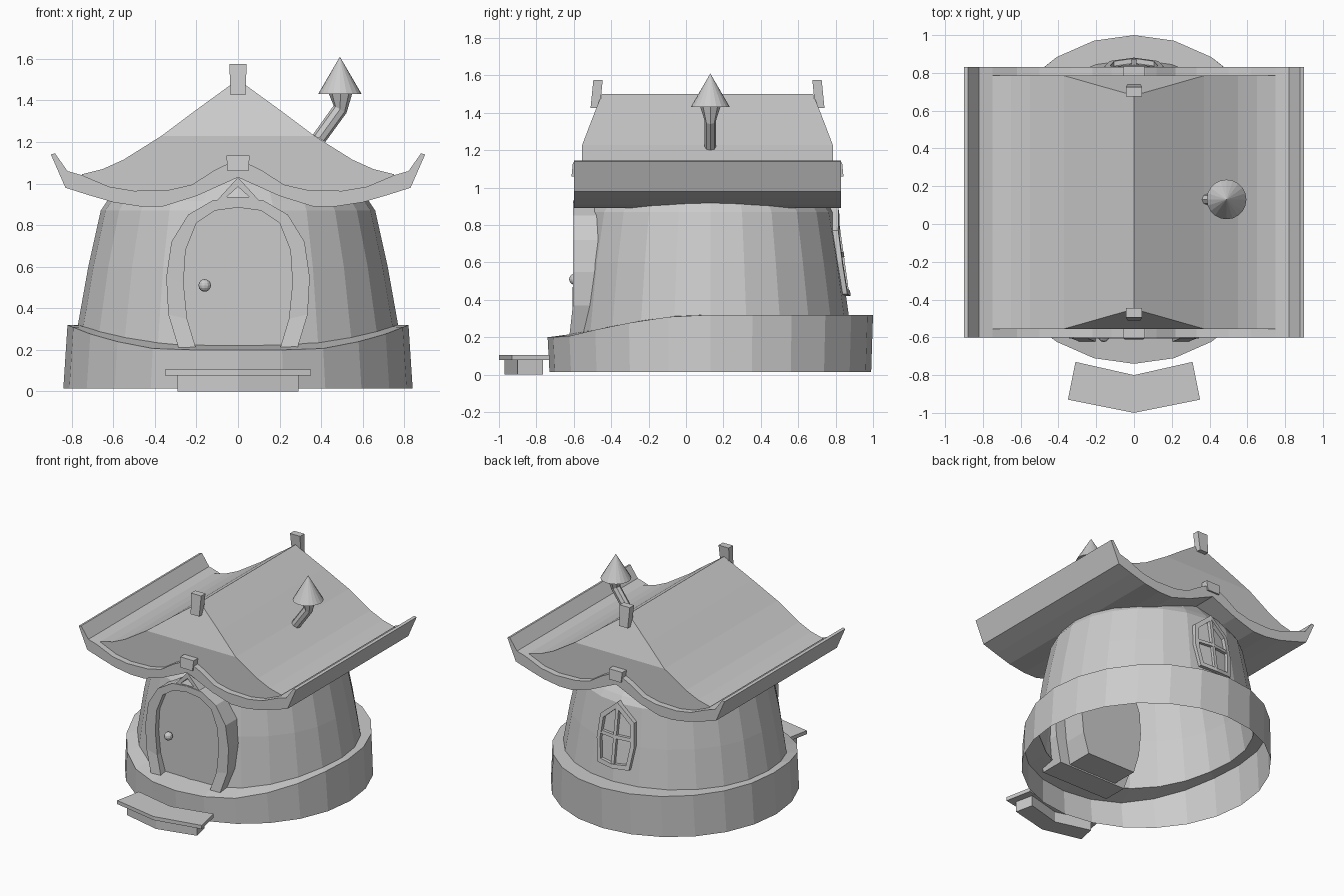
import bpy, bmesh, math

if "Cube" in bpy.data.objects:
    bpy.data.objects.remove(bpy.data.objects["Cube"])

CY = 0.13      # centre of the round hut
MID = 0.115    # middle of the roof along y
SIDES = 24


def make(name, verts, faces, warp=None):
    bm = bmesh.new()
    vs = [bm.verts.new(warp(*v) if warp else v) for v in verts]
    for f in faces:
        bm.faces.new([vs[i] for i in f])
    bmesh.ops.recalc_face_normals(bm, faces=bm.faces)
    me = bpy.data.meshes.new(name)
    bm.to_mesh(me)
    bm.free()
    ob = bpy.data.objects.new(name, me)
    bpy.context.collection.objects.link(ob)
    return ob


def mirrored(half):
    return half + [(-x, z) for x, z in reversed(half) if x > 0]


def prism(name, pts, y0, y1, warp=None):
    n = len(pts)
    verts = [(x, y, z) for y in (y0, y1) for x, z in pts]
    faces = [list(range(n)), list(range(2 * n - 1, n - 1, -1))]
    faces += [[i, (i + 1) % n, n + (i + 1) % n, n + i] for i in range(n)]
    return make(name, verts, faces, warp)


def frame(name, outer, inner, y0, y1, warp=None):
    n = len(outer)
    loops = [(outer, y0), (inner, y0), (inner, y1), (outer, y1)]
    verts = [(x, y, z) for pts, y in loops for x, z in pts]
    faces = [[a * n + i, a * n + (i + 1) % n, (a + 1) % 4 * n + (i + 1) % n, (a + 1) % 4 * n + i]
             for a in range(4) for i in range(n)]
    return make(name, verts, faces, warp)


def ledge(y):
    t = min(max((0.05 - y) / 0.7, 0), 1)
    return 0.32 - 0.12 * t ** 1.5


def lathe(name, rings, closed=False):
    """rings: (rx, ry, z); z None follows the dipping ledge"""
    verts, faces, n = [], [], len(rings)
    for rx, ry, z in rings:
        for k in range(SIDES):
            a = 2 * math.pi * k / SIDES
            x, y = rx * math.sin(a), CY - ry * math.cos(a)
            verts.append((x, y, ledge(y) if z is None else z))
    for r in range(n if closed else n - 1):
        s = (r + 1) % n
        for k in range(SIDES):
            j = (k + 1) % SIDES
            faces.append([r * SIDES + k, r * SIDES + j, s * SIDES + j, s * SIDES + k])
    return make(name, verts, faces)


# Round base with dipping ledge, open below
lathe("base", [(0.84, 0.86, 0.015), (0.82, 0.87, None), (0.75, 0.70, None)])

# Tapered wall
skin = [(0.77, 0.74, None), (0.72, 0.70, 0.6), (0.66, 0.655, 0.87),
        (0.63, 0.625, 0.915), (0.5, 0.5, 1.06)]
inner_skin = [(a - 0.025, b - 0.025, z) for a, b, z in reversed(skin)]
wall = lathe("wall", skin + inner_skin, closed=True)

# Door opening, frame, door and knob
door_in = mirrored([(0.2, 0.2), (0.245, 0.35), (0.262, 0.52), (0.252, 0.68),
                    (0.2, 0.81), (0.11, 0.87), (0, 0.885)])
door_out = mirrored([(0.28, 0.19), (0.335, 0.37), (0.345, 0.55), (0.32, 0.72),
                     (0.24, 0.85), (0.12, 0.92), (0, 0.93)])
cutter = prism("door_cutter", [((a + c) / 2, (b + d) / 2 if b > 0.2 else 0.1)
                               for (a, b), (c, d) in zip(door_in, door_out)], -1.0, 0.0)
cutter.hide_render = True
cutter.hide_viewport = True
cut = wall.modifiers.new("door_opening", 'BOOLEAN')
cut.operation = 'DIFFERENCE'
cut.solver = 'EXACT'
cut.object = cutter
frame("door_frame", door_out, door_in, -0.605, -0.42,
      lambda x, y, z: (x, y - max(0, 0.36 - z) * 0.12, z))
prism("door", door_in, -0.565, -0.24)
bpy.ops.mesh.primitive_uv_sphere_add(segments=12, ring_count=8, radius=0.03,
                                     location=(-0.16, -0.595, 0.51))
bpy.context.object.name = "door_knob"
frame("door_gablet", [(0.1, 0.92), (0, 1.03), (-0.1, 0.92)],
      [(0.055, 0.935), (0, 0.985), (-0.055, 0.935)], -0.6, -0.45)


# Back window, folded onto the wall
def on_wall(x, y, z):
    return x, 0.87 - 0.14 * (z - 0.32) - 0.13 * abs(x) + y, z


frame("window_frame",
      mirrored([(0, 0.42), (0.13, 0.43), (0.155, 0.6), (0.14, 0.77), (0, 0.89)]),
      mirrored([(0, 0.45), (0.105, 0.46), (0.125, 0.6), (0.112, 0.75), (0, 0.85)]),
      -0.04, 0.025, on_wall)
prism("window_post", [(-0.012, 0.43), (0.012, 0.43), (0.012, 0.86), (-0.012, 0.86)],
      -0.04, 0.02, on_wall)
for s, side in ((-1, "left"), (1, "right")):
    prism("window_bar_" + side, [(0, 0.63), (0.13 * s, 0.63), (0.13 * s, 0.655), (0, 0.655)],
          -0.04, 0.02, on_wall)

# Wavy eave slab with curled-up rims
prism("eaves", mirrored([
    (0, 1.1), (0.06, 1.09), (0.12, 1.06), (0.22, 0.995), (0.33, 0.97), (0.5, 0.965),
    (0.62, 0.985), (0.75, 1.04), (0.82, 1.06), (0.88, 1.145), (0.9, 1.14), (0.83, 0.98),
    (0.72, 0.945), (0.6, 0.91), (0.47, 0.89), (0.36, 0.89), (0.2, 0.94), (0, 1.03)]),
    -0.6, 0.83)

# Upper roof with leaning gable tips
slope = [(-x, z) for x, z in [(0.75, 1.045), (0.65, 1.07), (0.55, 1.115), (0.37, 1.228), (0.2, 1.355)]]
slope = slope + [(0, 1.5)] + [(-x, z) for x, z in reversed(slope)]
under = [(0.75, 1.0), (0.6, 0.95), (0.4, 0.93), (0.2, 0.97), (0, 1.06),
         (-0.2, 0.97), (-0.4, 0.93), (-0.6, 0.95), (-0.75, 1.0)]
roof_pts = slope + under
n, m = len(roof_pts), len(slope)
verts = []
for s in (-1, 1):
    for i, (x, z) in enumerate(roof_pts):
        lean = 0.105 * max(0, 1 - abs(x) / 0.37) if i < m else 0
        verts.append((x, MID + s * (0.67 - lean), z))
faces = [[i, i + 1, n + i + 1, n + i] for i in range(m - 1)]
for o in (0, n):
    faces.append([o + i for i in (3, 4, 5, 6, 7)])
    faces.append([o + i for i in [0, 1, 2, 3] + list(range(7, n))])
make("roof", verts, faces)

# Ridge finials and small eave keystones, front and back
for s, end in ((1, "front"), (-1, "back")):
    def lean(x, y, z, s=s):
        y += (z - 1.43) * 0.1
        return x, y if s > 0 else 2 * MID - y, z
    prism("ridge_finial_" + end, [(-0.035, 1.425), (0.035, 1.425), (0.042, 1.575), (-0.042, 1.575)],
          -0.51, -0.46, lean)
    prism("eave_keystone_" + end, [(-0.05, 1.06), (0.05, 1.06), (0.056, 1.135), (-0.056, 1.135)],
          -0.575, -0.51, lean)

# Bent chimney pipe: rings given by their left and right points
path = [((0.36, 1.235), (0.42, 1.2), 0.03), ((0.46, 1.375), (0.522, 1.34), 0.03),
        ((0.435, 1.435), (0.55, 1.435), 0.055)]
verts, faces = [], []
for (lx, lz), (rx, rz), w in path:
    for k in range(8):
        c, d = math.cos(k * math.pi / 4), math.sin(k * math.pi / 4)
        verts.append(((lx + rx) / 2 + c * (rx - lx) / 2, CY + d * w, (lz + rz) / 2 + c * (rz - lz) / 2))
for r in range(2):
    faces += [[r * 8 + k, r * 8 + (k + 1) % 8, r * 8 + 8 + (k + 1) % 8, r * 8 + 8 + k] for k in range(8)]
make("chimney_pipe", verts, faces)
bpy.ops.mesh.primitive_cone_add(vertices=20, radius1=0.105, depth=0.18, location=(0.49, CY, 1.52))
bpy.context.object.name = "chimney_cap"


# Front step: bent slab on a smaller block
def bent(name, z0, z1, front, back):
    pts = [(-front[0], front[1]), (0, front[1] - 0.07), (front[0], front[1]),
           (back[0], back[1]), (0, back[1] - 0.07), (-back[0], back[1])]
    verts = [(x, y, z) for z in (z0, z1) for x, y in pts]
    faces = [[0, 1, 4, 5], [1, 2, 3, 4], [6, 7, 10, 11], [7, 8, 9, 10]]
    faces += [[i, (i + 1) % 6, 6 + (i + 1) % 6, 6 + i] for i in range(6)]
    make(name, verts, faces)


bent("step_slab", 0.078, 0.105, (0.35, -0.93), (0.31, -0.73))
bent("step_block", 0.0, 0.08, (0.29, -0.9), (0.26, -0.765))
